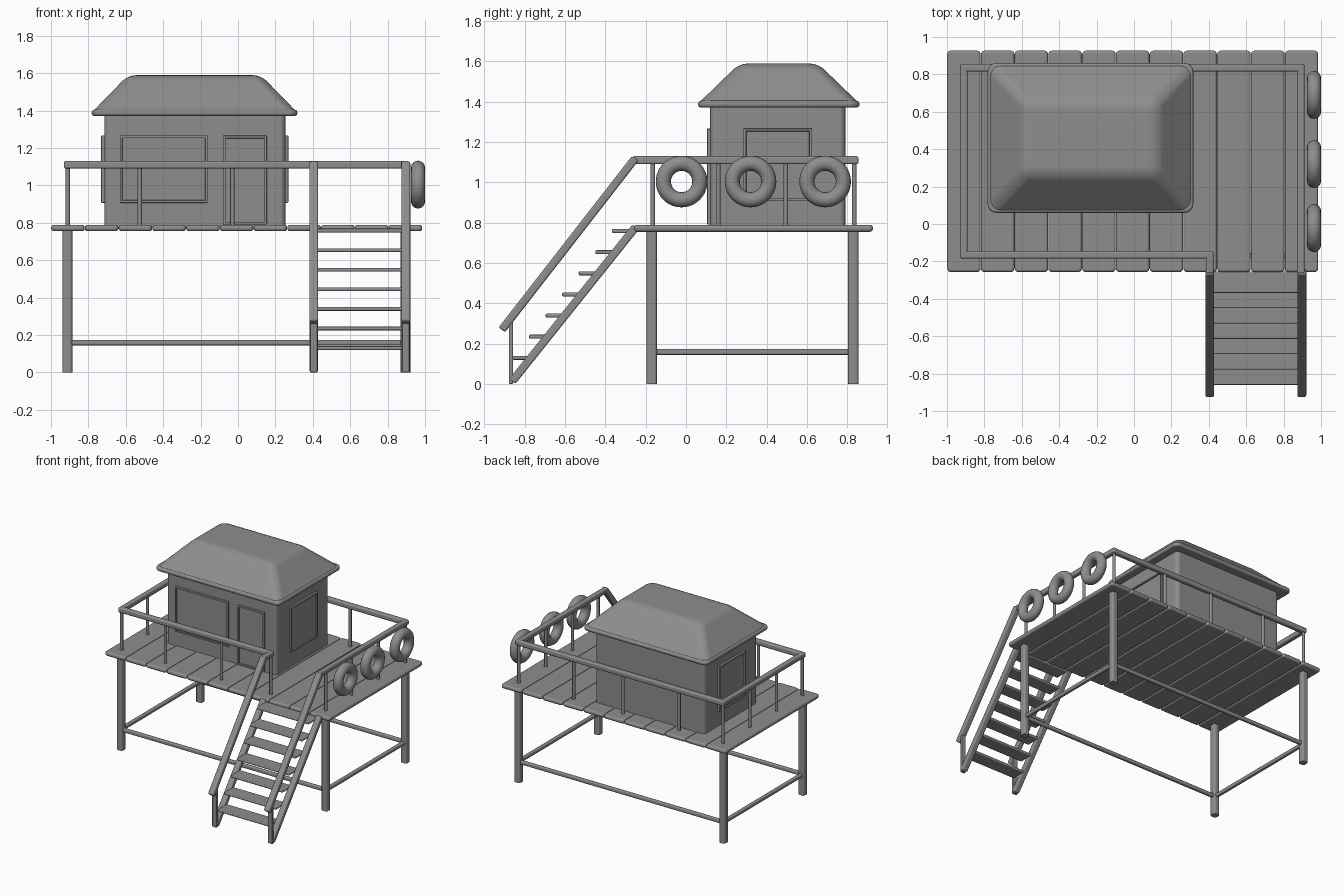
import bpy, bmesh, math
from mathutils import Vector, Matrix

if "Cube" in bpy.data.objects:
    bpy.data.objects.remove(bpy.data.objects["Cube"])

GREY = bpy.data.materials.new("dark_grey")
GREY.diffuse_color = (0.27, 0.27, 0.27, 1)
GREY.use_nodes = True
GREY.node_tree.nodes["Principled BSDF"].inputs["Base Color"].default_value = GREY.diffuse_color


def finish(name, bm, matrix=None):
    bmesh.ops.recalc_face_normals(bm, faces=bm.faces)
    me = bpy.data.meshes.new(name)
    bm.to_mesh(me)
    bm.free()
    me.materials.append(GREY)
    ob = bpy.data.objects.new(name, me)
    bpy.context.collection.objects.link(ob)
    if matrix:
        ob.matrix_world = matrix
    bpy.ops.object.select_all(action='DESELECT')
    ob.select_set(True)
    bpy.context.view_layer.objects.active = ob
    bpy.ops.object.shade_smooth_by_angle(angle=math.radians(40))
    ob.modifiers.new("flat_sides", 'WEIGHTED_NORMAL').keep_sharp = True
    return ob


def cube(size):
    bm = bmesh.new()
    bmesh.ops.create_cube(bm, size=1)
    bmesh.ops.scale(bm, vec=size, verts=bm.verts)
    return bm


def is_vertical(e):
    d = e.verts[0].co - e.verts[1].co
    return abs(d.z) > 0.99 * d.length


def bevel(bm, edges, width, segments=3):
    bmesh.ops.bevel(bm, geom=list(edges), offset=width, segments=segments,
                    profile=0.5, affect='EDGES', clamp_overlap=True)


def box(name, lo, hi, r=0.0, corner=0.0):
    """Box from min to max, with rounded upright corners and softened edges."""
    lo, hi = Vector(lo), Vector(hi)
    bm = cube(hi - lo)
    if corner:
        bevel(bm, [e for e in bm.edges if is_vertical(e)], corner, 4)
        if r:
            bevel(bm, [e for e in bm.edges
                       if abs(e.verts[0].co.z - e.verts[1].co.z) < 1e-5], r, 3)
    elif r:
        bevel(bm, bm.edges, r, 3)
    return finish(name, bm, Matrix.Translation((lo + hi) / 2))


def beam(name, p, q, w, h, r=0.01, flat_ends=False):
    """Rounded bar from p to q; w is its sideways width, h its height."""
    p, q = Vector(p), Vector(q)
    d = (q - p).normalized()
    side = Vector((1, 0, 0)) if abs(d.x) < 0.5 else Vector((0, 1, 0))
    up = d.cross(side)
    bm = cube((w, h, (q - p).length))
    bevel(bm, [e for e in bm.edges if is_vertical(e) or not flat_ends], r, 3)
    m = Matrix((side, up, d)).transposed()
    return finish(name, bm, Matrix.Translation((p + q) / 2) @ m.to_4x4())


def rod(name, p, q, r, sides=16):
    p, q = Vector(p), Vector(q)
    bm = bmesh.new()
    bmesh.ops.create_cone(bm, cap_ends=True, segments=sides, radius1=r,
                          radius2=r, depth=(q - p).length)
    rot = (q - p).to_track_quat('Z', 'Y').to_matrix().to_4x4()
    return finish(name, bm, Matrix.Translation((p + q) / 2) @ rot)


def panel(name, centre, w, h, angle):
    """Framed panel with a recessed middle, facing -y before rotation."""
    bm = cube((w, 0.04, h))
    bevel(bm, bm.edges, 0.004, 2)
    face = min(bm.faces, key=lambda f: f.calc_center_median().y)
    bmesh.ops.inset_region(bm, faces=[face], thickness=0.012)
    bmesh.ops.inset_region(bm, faces=[face], thickness=0.002)
    bmesh.ops.translate(bm, vec=(0, 0.01, 0), verts=face.verts)
    return finish(name, bm, Matrix.Translation(centre) @ Matrix.Rotation(angle, 4, 'Z'))


# Deck planks
for i in range(11):
    x = -1 + 0.1805 * i
    box(f"deck_plank_{i + 1}", (x + 0.001, -0.257, 0.755), (x + 0.18, 0.927, 0.789),
        r=0.014, corner=0.02)

# Legs and lower braces
XL, XR, YF, YB = -0.912, 0.895, -0.17, 0.83
for x in (XL, XR):
    for y in (YF, YB):
        beam("leg", (x, y, 0), (x, y, 0.765), 0.052, 0.052, 0.014, flat_ends=True)
    beam("side_brace", (x, YF, 0.159), (x, YB, 0.159), 0.028, 0.028, 0.007)
for y in (YF, YB):
    beam("long_brace", (XL, y, 0.159), (XR, y, 0.159), 0.028, 0.028, 0.007)

# Railing uprights
ups = [(x, y) for x in (-0.91, -0.525, -0.03, 0.405) for y in (-0.165, 0.835)]
ups += [(x, y) for x in (-0.91, 0.89) for y in (0.16, 0.495)]
ups += [(0.89, -0.165), (0.89, 0.835)]
for x, y in ups:
    rod("rail_upright", (x, y, 0.78), (x, y, 1.11), 0.0115, 12)

# Deck handrails
T = 0.04
beam("back_handrail", (-0.93, 0.835, 1.11), (0.91, 0.835, 1.11), T, T)
beam("left_handrail", (-0.91, 0.855, 1.11), (-0.91, -0.185, 1.11), T, T)
beam("front_handrail", (-0.93, -0.165, 1.11), (0.42, -0.165, 1.11), T, T)
beam("right_handrail", (0.892, 0.855, 1.11), (0.892, -0.265, 1.11), T, T)
beam("short_handrail", (0.405, -0.145, 1.11), (0.405, -0.265, 1.11), T, T)

# Stairs: sloping handrails, stringers, foot uprights
for x in (0.405, 0.897):
    beam("stair_handrail", (x, -0.252, 1.119), (x, -0.913, 0.269), 0.048, T)
    beam("stair_stringer", (x, -0.25, 0.778), (x, -0.862, 0.013), 0.046, T, 0.008)
    beam("stair_upright", (x, -0.868, 0.0), (x, -0.868, 0.31), 0.04, 0.02, 0.005)
for i in range(7):
    y, z = -0.86 + 0.082 * i, 0.13 + 0.1047 * i
    box(f"step_{i + 1}", (0.42, y, z - 0.01), (0.88, y + 0.115, z + 0.01), r=0.007)

# Cabin walls
box("cabin_walls", (-0.715, 0.12, 0.775), (0.253, 0.79, 1.39), corner=0.03)

# Windows and door
panel("front_window", (-0.397, 0.125, 1.087), 0.47, 0.36, 0)
panel("door", (0.037, 0.125, 1.028), 0.235, 0.475, 0)
panel("right_window", (0.249, 0.455, 1.087), 0.34, 0.36, math.pi / 2)
panel("left_window", (-0.712, 0.455, 1.087), 0.34, 0.36, -math.pi / 2)

# Roof eave and hipped top
box("roof_eave", (-0.782, 0.06, 1.371), (0.317, 0.86, 1.405), r=0.014, corner=0.045)
bm = cube((1.09, 0.792, 0.195))
for v in bm.verts:
    if v.co.z > 0:
        v.co.x *= 0.71 / 1.09
        v.co.y *= 0.39 / 0.792
bevel(bm, [e for e in bm.edges if max(v.co.z for v in e.verts) > 0], 0.045, 4)
finish("roof_top", bm, Matrix.Translation((-0.2325, 0.46, 1.492)))

# Life rings hung on the right rail
for i, y in enumerate((-0.022, 0.32, 0.69)):
    bpy.ops.mesh.primitive_torus_add(
        location=(0.9625, y, 1.004), rotation=(0, math.pi / 2, 0),
        major_radius=0.0905, minor_radius=0.0375, major_segments=40, minor_segments=16)
    bpy.context.object.name = f"life_ring_{i + 1}"
    bpy.context.object.data.materials.append(GREY)
    bpy.ops.object.shade_smooth()
